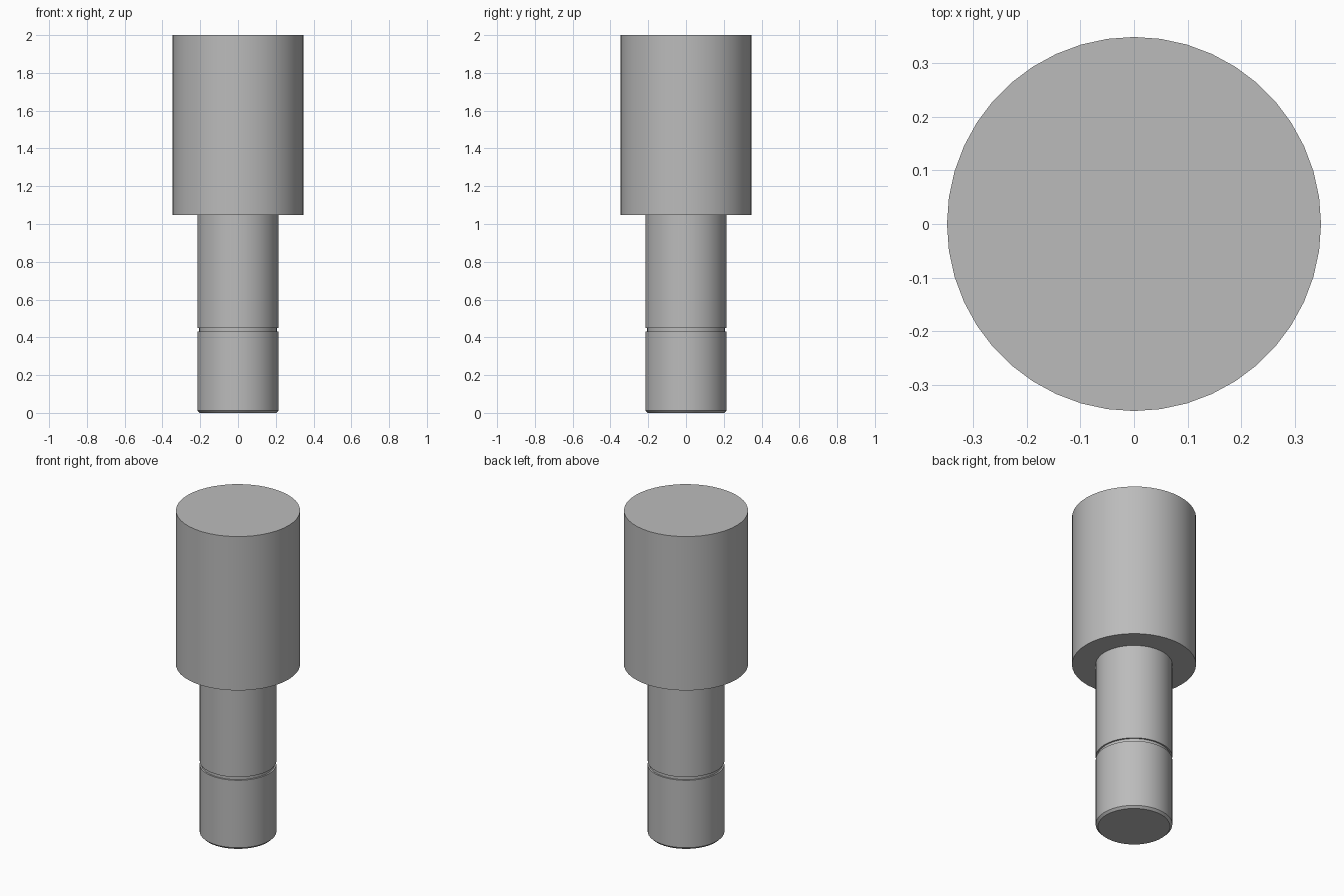
import bpy
import bmesh
from math import radians, tau
from mathutils import Matrix, Vector

SIDES = 44

cube = bpy.data.objects.get("Cube")
if cube:
    bpy.data.objects.remove(cube, do_unlink=True)

# Plain steel
steel = bpy.data.materials.new("steel_grey")
steel.use_nodes = True
colour = (0.5, 0.5, 0.5, 1.0)
steel.diffuse_color = colour
steel.node_tree.nodes["Principled BSDF"].inputs["Base Color"].default_value = colour


def lathe(name, profile):
    """Revolve (radius, height) points about z and close both ends."""
    bm = bmesh.new()
    rings = []
    for radius, z in profile:
        rings.append([bm.verts.new(Matrix.Rotation(tau * i / SIDES, 3, "Z") @ Vector((radius, 0, z)))
                      for i in range(SIDES)])
    for low, high in zip(rings, rings[1:]):
        for i in range(SIDES):
            j = (i + 1) % SIDES
            bm.faces.new((low[i], low[j], high[j], high[i]))
    bm.faces.new(rings[0][::-1])
    bm.faces.new(rings[-1])
    bmesh.ops.recalc_face_normals(bm, faces=bm.faces[:])
    mesh = bpy.data.meshes.new(name)
    bm.to_mesh(mesh)
    bm.free()
    mesh.materials.append(steel)
    obj = bpy.data.objects.new(name, mesh)
    bpy.context.collection.objects.link(obj)
    bpy.ops.object.select_all(action="DESELECT")
    obj.select_set(True)
    bpy.context.view_layer.objects.active = obj
    bpy.ops.object.shade_smooth_by_angle(angle=radians(30))
    return obj


shank, groove, head = 0.215, 0.206, 0.348
shoulder = 1.048

# Chamfered shank with a retaining groove, stepping out to the wide head
lathe("stepped_pin", [
    (shank - 0.013, 0), (shank, 0.013),
    (shank, 0.43), (groove, 0.43), (groove, 0.45), (shank, 0.45),
    (shank, shoulder), (head, shoulder), (head, 2),
])
